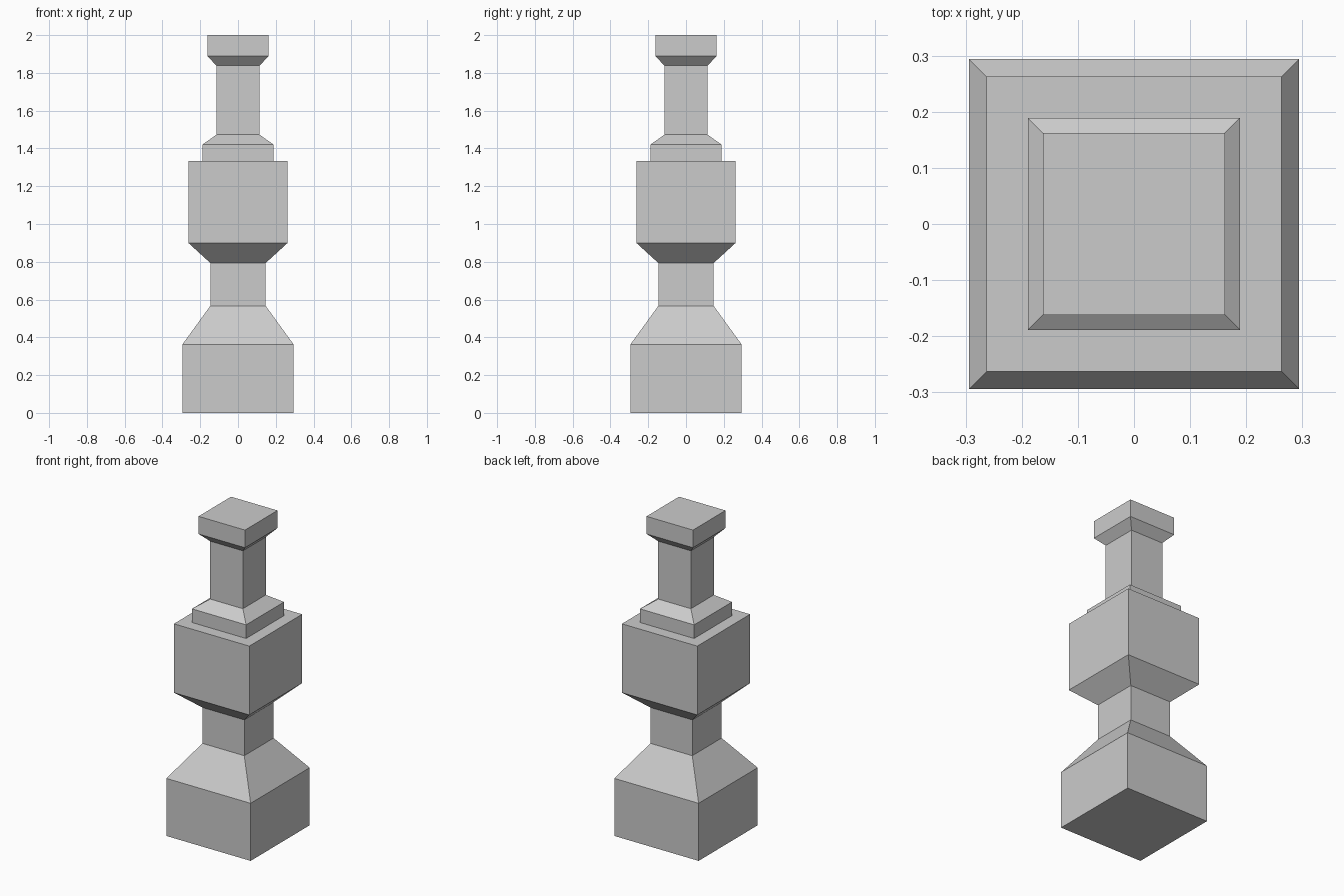
import bpy
import bmesh

if "Cube" in bpy.data.objects:
    bpy.data.objects.remove(bpy.data.objects["Cube"])

# Square-section post: (half width, height) from bottom to top
PROFILE = [
    (0.294, 0.0), (0.294, 0.363),      # plinth
    (0.146, 0.567), (0.146, 0.793),    # lower neck
    (0.263, 0.90), (0.263, 1.334),     # middle block
    (0.189, 1.334), (0.189, 1.42),     # collar
    (0.114, 1.473), (0.114, 1.838),    # upper neck
    (0.162, 1.889), (0.162, 2.0),      # cap
]
CORNERS = [(-1, -1), (1, -1), (1, 1), (-1, 1)]


def square_loft(name, profile):
    bm = bmesh.new()
    rings = [[bm.verts.new((x * h, y * h, z)) for x, y in CORNERS]
             for h, z in profile]
    # Side faces between neighbouring square rings
    for low, high in zip(rings, rings[1:]):
        for i in range(4):
            j = (i + 1) % 4
            bm.faces.new((low[i], low[j], high[j], high[i]))
    # Closed ends
    bm.faces.new(rings[0][::-1])
    bm.faces.new(rings[-1])
    mesh = bpy.data.meshes.new(name)
    bm.to_mesh(mesh)
    bm.free()
    obj = bpy.data.objects.new(name, mesh)
    bpy.context.collection.objects.link(obj)
    return obj


square_loft("baluster_post", PROFILE)
